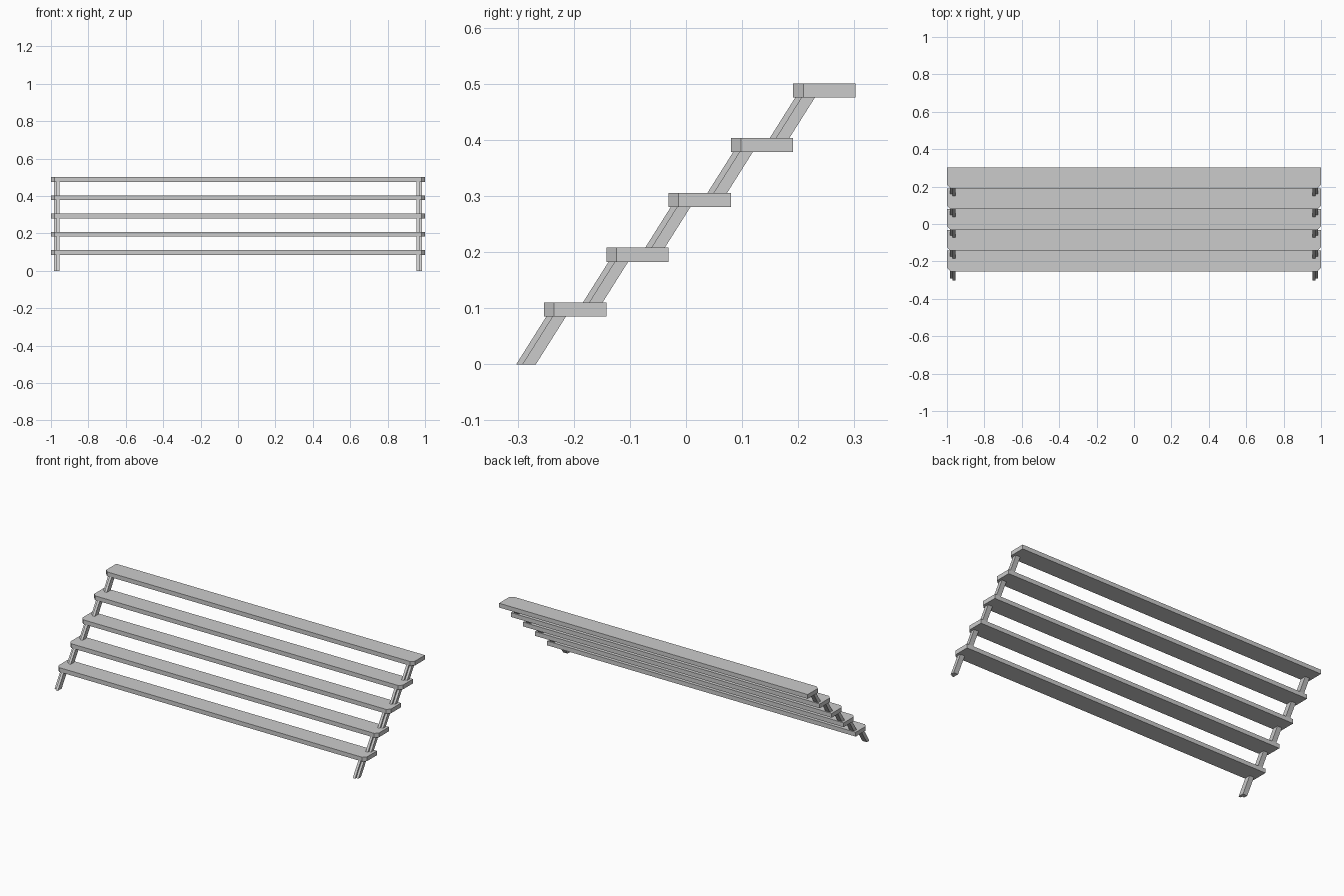
import bpy

STEPS = 5
RUN, RISE = 0.111, 0.0977       # spacing of the treads
DEPTH, THICK = 0.111, 0.025     # tread size
CUT = 0.018                     # clipped front corners
SLOPE = 0.63                    # stringer lean, y per z

cube = bpy.data.objects.get("Cube")
if cube:
    bpy.data.objects.remove(cube, do_unlink=True)

grey = bpy.data.materials.new("light_grey")
grey.use_nodes = True
colour = (0.6, 0.6, 0.6, 1)
grey.diffuse_color = colour
grey.node_tree.nodes["Principled BSDF"].inputs["Base Color"].default_value = colour


def prism(name, bottom, top):
    """Solid between two matching outlines, counter-clockwise from above."""
    n = len(bottom)
    faces = [tuple(reversed(range(n))), tuple(range(n, 2 * n))]
    faces += [(i, (i + 1) % n, n + (i + 1) % n, n + i) for i in range(n)]
    mesh = bpy.data.meshes.new(name)
    mesh.from_pydata(bottom + top, [], faces)
    mesh.materials.append(grey)
    obj = bpy.data.objects.new(name, mesh)
    bpy.context.collection.objects.link(obj)
    return obj


def add_tread(i, front, z):
    back = front + DEPTH
    outline = [(-1 + CUT, front), (1 - CUT, front), (1, front + CUT),
               (1, back), (-1, back), (-1, front + CUT)]
    prism(f"tread_{i}", [(x, y, z) for x, y in outline],
          [(x, y, z + THICK) for x, y in outline])


def add_bar(name, x0, x1, y0, y1, z0, z1):
    """Leaning bar whose ends are cut level."""
    outline = [(x0, y0), (x1, y0), (x1, y1), (x0, y1)]
    shift = SLOPE * (z1 - z0)
    prism(name, [(x, y, z0) for x, y in outline],
          [(x, y + shift, z1) for x, y in outline])


for i in range(STEPS):
    front = -0.253 + i * RUN
    z = 0.085 + i * RISE
    add_tread(i + 1, front, z)

    # Stepped supports running up to the underside of each tread
    z0 = 0 if i == 0 else z - RISE + THICK
    y0 = front + 0.004 - SLOPE * (z - z0)
    for side, s in (("left", 1), ("right", -1)):
        for part, a, b, inset in (("inner", 0.955, 0.970, 0), ("outer", 0.970, 0.984, 0.011)):
            lo, hi = sorted((s * a, s * b))
            add_bar(f"{side}_{part}_support_{i + 1}", lo, hi, y0 + inset, y0 + 0.035, z0, z)
